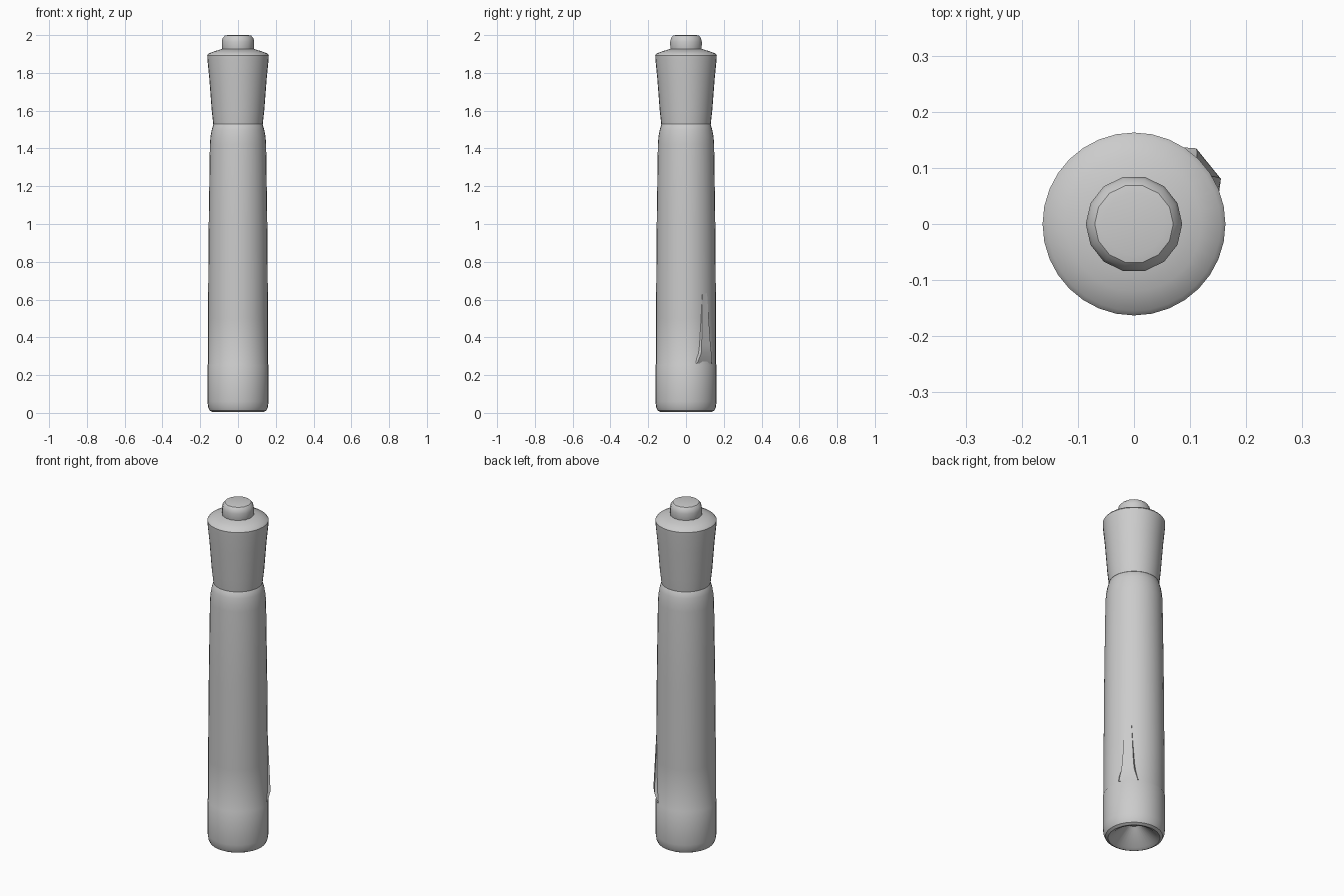
import bpy
import math

if "Cube" in bpy.data.objects:
    bpy.data.objects.remove(bpy.data.objects["Cube"], do_unlink=True)

grey = bpy.data.materials.new("plain_grey")
grey.use_nodes = True
colour = (0.6, 0.6, 0.6, 1)
grey.diffuse_color = colour
grey.node_tree.nodes["Principled BSDF"].inputs["Base Color"].default_value = colour


def finish(name, verts, faces, angle=35):
    mesh = bpy.data.meshes.new(name)
    mesh.from_pydata(verts, [], faces)
    mesh.materials.append(grey)
    obj = bpy.data.objects.new(name, mesh)
    bpy.context.collection.objects.link(obj)
    bpy.ops.object.select_all(action="DESELECT")
    obj.select_set(True)
    bpy.context.view_layer.objects.active = obj
    bpy.ops.object.mode_set(mode="EDIT")
    bpy.ops.mesh.select_all(action="SELECT")
    bpy.ops.mesh.normals_make_consistent(inside=False)
    bpy.ops.object.mode_set(mode="OBJECT")
    bpy.ops.object.shade_smooth_by_angle(angle=math.radians(angle))
    return obj


def lathe(name, profile, sides):
    """Spin (radius, height) points into a closed solid."""
    verts = [(r * math.cos(2 * math.pi * k / sides), r * math.sin(2 * math.pi * k / sides), z)
             for r, z in profile for k in range(sides)]
    faces = [(i * sides + k, i * sides + (k + 1) % sides,
              (i + 1) * sides + (k + 1) % sides, (i + 1) * sides + k)
             for i in range(len(profile) - 1) for k in range(sides)]
    last = (len(profile) - 1) * sides
    faces += [tuple(range(sides)), tuple(range(last, last + sides))]
    return finish(name, verts, faces)


# Barrel with hollow underside, end band and tapered neck
lathe("barrel", [(0.03, 0.09), (0.115, 0.012), (0.135, 0.004), (0.15, 0.012), (0.158, 0.03),
                 (0.162, 0.06), (0.162, 0.252), (0.159, 0.258), (0.159, 0.5), (0.155, 1.0),
                 (0.149, 1.42), (0.146, 1.46), (0.14, 1.495), (0.13, 1.53), (0.12, 1.54)], 32)

# Flared cap with a sloping shoulder
lathe("cap", [(0.12, 1.525), (0.131, 1.53), (0.139, 1.6), (0.152, 1.77), (0.162, 1.87),
              (0.163, 1.893), (0.155, 1.903), (0.12, 1.916), (0.08, 1.928)], 32)

# Push button on the end
lathe("end_button", [(0.08, 1.91), (0.085, 1.925), (0.086, 1.965), (0.081, 1.985),
                     (0.07, 1.997), (0.055, 2.0)], 14)

# Shallow thumb ridge that fades up the barrel
rings = [(0.262, 0.155, 0.05), (0.315, 0.171, 0.035), (0.36, 0.169, 0.03), (0.75, 0.152, 0.01)]
verts = []
for z, out, half in rings:
    for depth, side in ((0.13, -1.3), (out, -1), (out, 1), (0.13, 1.3)):
        verts.append((depth, side * half, z))
faces = [(i * 4 + k, i * 4 + (k + 1) % 4, i * 4 + 4 + (k + 1) % 4, i * 4 + 4 + k)
         for i in range(len(rings) - 1) for k in range(4)]
faces += [(0, 1, 2, 3), (12, 13, 14, 15)]
ridge = finish("thumb_ridge", verts, faces)
ridge.rotation_euler.z = math.radians(39)
